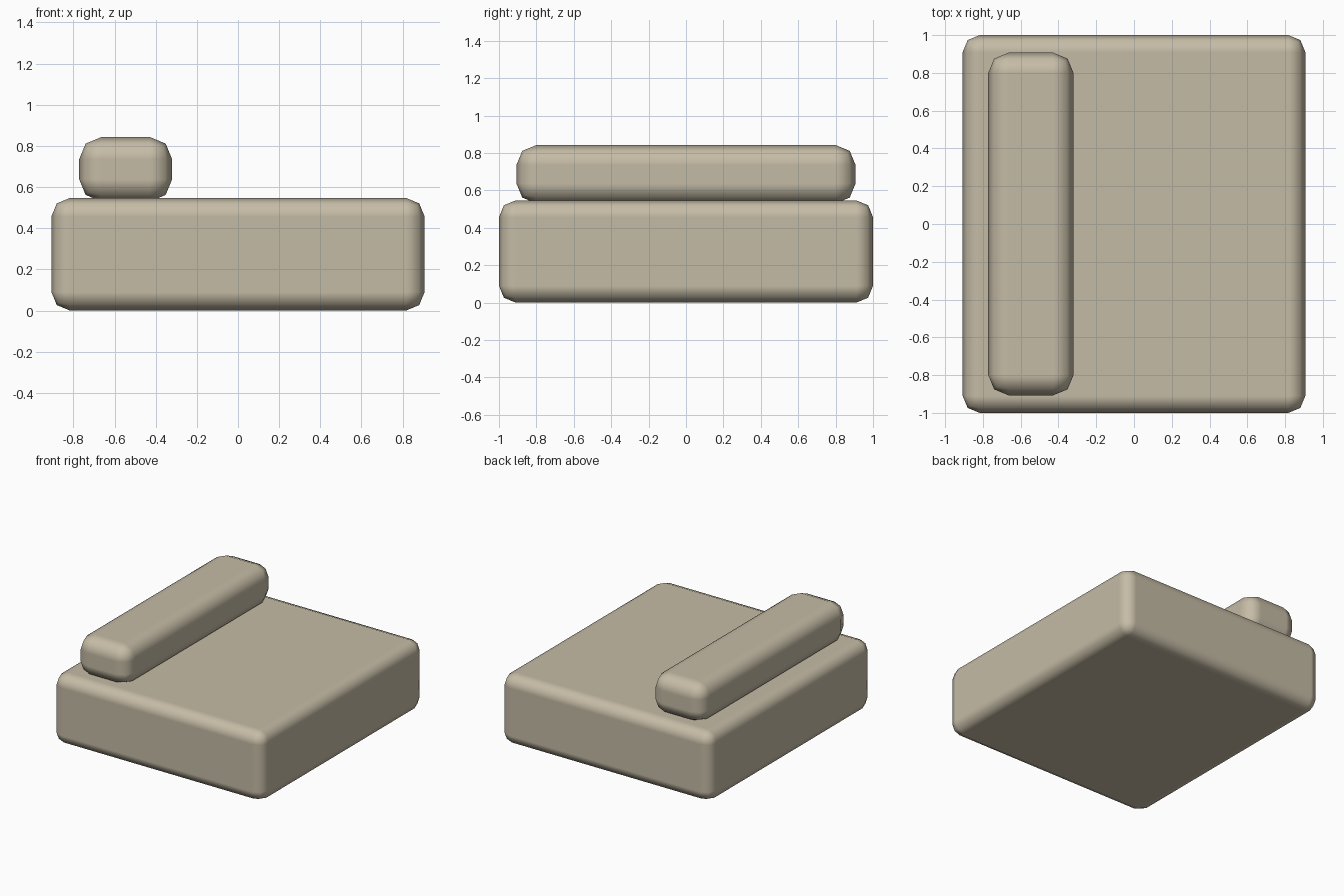
import bpy

if "Cube" in bpy.data.objects:
    bpy.data.objects.remove(bpy.data.objects["Cube"])

fabric = bpy.data.materials.new("beige_fabric")
fabric.diffuse_color = (0.56, 0.50, 0.38, 1)
fabric.use_nodes = True
fabric.node_tree.nodes["Principled BSDF"].inputs["Base Color"].default_value = fabric.diffuse_color


def cushion(name, low, high, radius):
    """Rounded box spanning two opposite corners."""
    size = [b - a for a, b in zip(low, high)]
    centre = [(a + b) / 2 for a, b in zip(low, high)]
    bpy.ops.mesh.primitive_cube_add(size=1, location=centre)
    ob = bpy.context.object
    ob.name = name
    ob.scale = size
    bpy.ops.object.transform_apply(location=False, rotation=False, scale=True)
    ob.data.materials.append(fabric)
    bpy.ops.object.shade_smooth()
    bevel = ob.modifiers.new("rounded_edges", "BEVEL")
    bevel.width = radius
    bevel.segments = 2
    bevel.limit_method = "NONE"
    bevel.harden_normals = True
    return ob


# Thick seat cushion
cushion("seat", (-0.907, -1.0, 0.0), (0.907, 1.0, 0.547), 0.09)
# Long back cushion, slightly sunk into the seat
cushion("back_cushion", (-0.772, -0.907, 0.53), (-0.32, 0.907, 0.843), 0.108)
